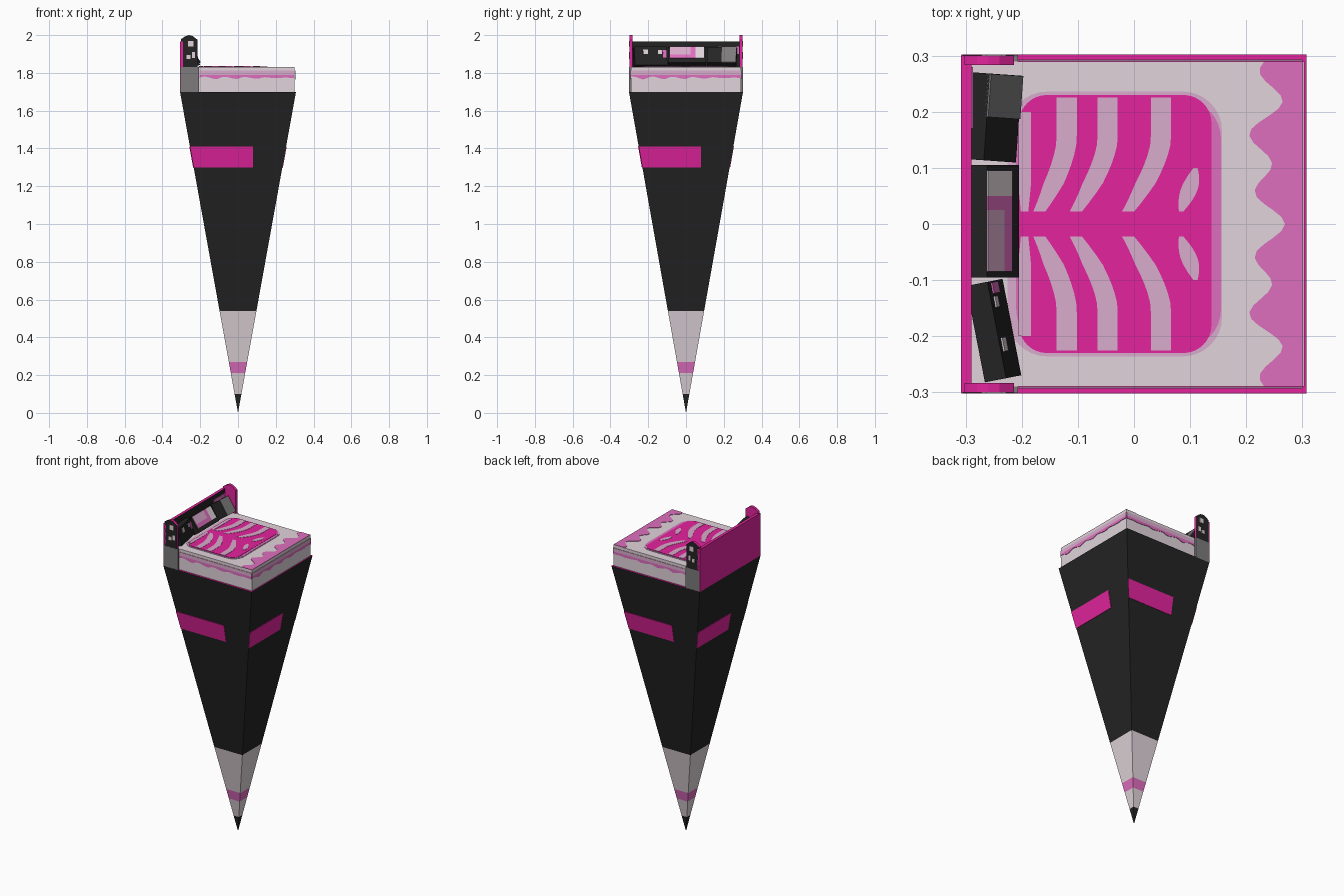
import bpy, bmesh, math
from mathutils import Matrix, Vector

if "Cube" in bpy.data.objects:
    bpy.data.objects.remove(bpy.data.objects["Cube"])


def mat(name, rgb):
    m = bpy.data.materials.new(name)
    m.diffuse_color = [((c / 255 + 0.055) / 1.055) ** 2.4 for c in rgb] + [1]
    m.use_nodes = True
    m.node_tree.nodes["Principled BSDF"].inputs["Base Color"].default_value = m.diffuse_color
    return m


BLACK = mat("charcoal", (36, 36, 36))
PINK = mat("hot pink", (228, 36, 158))
MAUVE = mat("mid pink", (222, 110, 190))
PALE = mat("pale pink", (218, 172, 204))
WHITE = mat("off white", (224, 212, 218))
GREY = mat("grey", (125, 123, 124))


def finish(name, bm, mats, rule=None, xf=None):
    bm.normal_update()
    if rule:
        for f in bm.faces:
            f.material_index = rule(f)
    me = bpy.data.meshes.new(name)
    bm.to_mesh(me)
    bm.free()
    for m in mats:
        me.materials.append(m)
    ob = bpy.data.objects.new(name, me)
    if xf:
        ob.matrix_world = xf
    bpy.context.collection.objects.link(ob)
    return ob


def box(name, x, y, z, mats, rule=None, xf=None):
    bm = bmesh.new()
    bmesh.ops.create_cube(bm, size=1)
    for v in bm.verts:
        v.co = [r[0] + (c + 0.5) * (r[1] - r[0]) for c, r in zip(v.co, (x, y, z))]
    return finish(name, bm, mats, rule, xf)


def strip(name, a, b, m):
    """Thin painted plate between two matching rows of points."""
    bm = bmesh.new()
    va = [bm.verts.new(p) for p in a]
    vb = [bm.verts.new(p) for p in b]
    for i in range(len(a) - 1):
        bm.faces.new((va[i], va[i + 1], vb[i + 1], vb[i]))
    ob = finish(name, bm, [m])
    s = ob.modifiers.new("thickness", "SOLIDIFY")
    s.thickness, s.offset = 0.003, 0
    return ob


# tapering pencil-shaped base, coloured in bands by height
KX, KY, TOP = 0.307 / 1.7, 0.302 / 1.7, 1.70
bm = bmesh.new()
tip = bm.verts.new((0, 0, 0))
prev = None
for z in (0.10, 0.21, 0.27, 0.54, TOP):
    ring = [bm.verts.new((sx * KX * z, sy * KY * z, z))
            for sx, sy in ((-1, -1), (1, -1), (1, 1), (-1, 1))]
    for i in range(4):
        j = (i + 1) % 4
        if prev:
            bm.faces.new((prev[i], prev[j], ring[j], ring[i]))
        else:
            bm.faces.new((tip, ring[j], ring[i]))
    prev = ring
bm.faces.new(prev)
bmesh.ops.recalc_face_normals(bm, faces=bm.faces)


def pencil_rule(f):
    z = f.calc_center_median().z
    if z > 1.69:
        return 3
    if z < 0.10 or z > 0.54:
        return 0
    return 2 if 0.21 < z < 0.27 else 1


finish("tapered_base", bm, [BLACK, WHITE, MAUVE, PINK], pencil_rule)

# pink stripe on each side of the base
for k in range(4):
    rot = Matrix.Rotation(k * math.pi / 2, 3, "Z")
    rows = []
    for z in (1.30, 1.41):
        row = []
        for u in (-1.0, 0.08 / (KX * z)):
            p = rot @ Vector((u, -1.006, 0))
            row.append((p.x * KX * z, p.y * KY * z, z))
        rows.append(row)
    strip("base_stripe", rows[0], rows[1], PINK)

# mattress
MX, MY, MZ = 0.30, 0.29, 1.83
box("mattress", (-0.292, MX), (-MY, MY), (TOP, MZ), [WHITE])


def wave(t, amp):
    return amp * (abs(math.sin(t * 28)) + 0.4 * math.sin(t * 61))


# scalloped trim on the mattress sides
N = 48
for s in (-1, 1):
    pts = [(-0.205 + i * (MX + 0.205) / N) for i in range(N + 1)]
    edge = [(x, s * (MY + 0.002)) for x in pts]
    for nm, lo, hi, m, amp in (("trim_pale", 1.79, 1.812, PALE, 0),
                               ("trim_scallop", 1.768, 1.79, MAUVE, 0.009)):
        strip(nm, [(x, y, lo + wave(x, amp)) for x, y in edge], [(x, y, hi) for x, y in edge], m)
ys = [-MY + 2 * MY * i / N for i in range(N + 1)]
for nm, lo, hi, m, amp in (("trim_pale", 1.79, 1.812, PALE, 0),
                           ("trim_scallop", 1.768, 1.79, MAUVE, 0.009)):
    strip(nm, [(MX + 0.002, y, lo + wave(y, amp)) for y in ys], [(MX + 0.002, y, hi) for y in ys], m)

# scalloped band at the foot of the bed
strip("foot_band", [(0.235 + 0.022 * math.cos(y * 58) + 0.012 * math.cos(y * 25), y, MZ + 0.001) for y in ys],
      [(MX, y, MZ + 0.001) for y in ys], MAUVE)


# blanket: stacked rounded plates, square at the head end
def blanket(name, x0, x1, h, r, z, m):
    xs = [x0 + r * (1 - math.cos(i * math.pi / 16)) for i in range(9)]
    hs = [h - r + r * math.sin(i * math.pi / 16) for i in range(9)]
    xs += [x0 + x1 - x for x in reversed(xs)]
    hs += list(reversed(hs))
    strip(name, [(x, -w, z) for x, w in zip(xs, hs)], [(x, w, z) for x, w in zip(xs, hs)], m)


blanket("blanket_rim", -0.225, 0.157, 0.236, 0.07, MZ + 0.001, PALE)
blanket("blanket_border", -0.21, 0.155, 0.222, 0.07, MZ + 0.002, MAUVE)
blanket("blanket_field", -0.205, 0.138, 0.23, 0.05, MZ + 0.0035, PINK)

# curved pale stripes, mirrored about the spine
for s in (-1, 1):
    for x0, w, top, bend in ((-0.195, 0.022, 0.20, 0.0), (-0.12, 0.036, 0.225, 0.05),
                             (-0.047, 0.036, 0.225, 0.058), (0.048, 0.036, 0.225, 0.06),
                             (0.118, 0.03, 0.10, 0.035)):
        a, b = [], []
        for i in range(13):
            t = i / 12
            y = top + (0.022 - top) * t
            x = x0 - bend * max(0, (0.15 - y) / 0.13) ** 1.5
            half = w / 2 * (1 if t < 0.75 else 1 - (t - 0.75) * 1.6)
            if top < 0.15:
                half = w / 2 * math.sin(math.pi * (0.08 + 0.84 * t))
            a.append((x - half, s * y, MZ + 0.005))
            b.append((x + half, s * y, MZ + 0.005))
        strip("blanket_stripe", a, b, PALE)

# headboard panel: dark inside, pink elsewhere
box("headboard", (-0.308, -0.290), (-0.30, 0.30), (TOP, 1.967), [PINK, BLACK],
    lambda f: int(f.normal.x > 0.5))
box("headboard_patch", (-0.291, -0.287), (0.17, 0.28), (1.90, 1.94), [MAUVE])

# headboard end posts with peaked tops, dark outer faces and light spots
profile = [(-0.302, 1.83), (-0.214, 1.83), (-0.214, 1.975), (-0.24, 1.995),
           (-0.26, 2.0), (-0.28, 1.993), (-0.302, 1.978)]
for s in (-1, 1):
    bm = bmesh.new()
    inner = [bm.verts.new((x, s * 0.283, z)) for x, z in profile]
    outer = [bm.verts.new((x, s * 0.300, z)) for x, z in profile]
    bm.faces.new(inner)
    bm.faces.new(outer)
    for i in range(len(profile)):
        j = (i + 1) % len(profile)
        bm.faces.new((inner[i], inner[j], outer[j], outer[i]))
    bmesh.ops.recalc_face_normals(bm, faces=bm.faces)
    finish("end_post", bm, [PINK, BLACK], lambda f: int(f.normal.y * s > 0.5))
    box("post_foot", (-0.305, -0.207), sorted((s * 0.28, s * 0.301)), (TOP, 1.83), [GREY])
    for x, z, w, h in ((-0.25, 1.955, 0.028, 0.03), (-0.262, 1.885, 0.02, 0.022),
                       (-0.236, 1.895, 0.016, 0.03)):
        box("post_spot", (x - w / 2, x + w / 2), sorted((s * 0.299, s * 0.302)),
            (z - h / 2, z + h / 2), [WHITE])


# cushions leaning on the headboard, with painted patches (y range, z range, material)
def cushion(name, y, width, tilt, turn, patches):
    xf = (Matrix.Translation((-0.25, y, 1.885)) @ Matrix.Rotation(math.radians(turn), 4, "Z")
          @ Matrix.Rotation(math.radians(-tilt), 4, "Y"))
    box(name, (-0.02, 0.02), (-width / 2, width / 2), (-0.05, 0.05), [BLACK], None, xf)
    for py, pz, m in patches:
        box(name + "_patch", (0.015, 0.023), py, pz, [m], None, xf)


cushion("cushion_right", 0.19, 0.155, 35, -4, [((0.0, 0.077), (-0.05, 0.05), GREY)])
cushion("cushion_middle", 0.005, 0.20, 35, 0, [((0.045, 0.09), (-0.025, 0.05), WHITE),
                                               ((-0.09, 0.045), (-0.025, 0.0), MAUVE),
                                               ((-0.09, 0.02), (0.0, 0.05), PALE),
                                               ((0.02, 0.045), (0.0, 0.05), MAUVE)])
cushion("cushion_left", -0.19, 0.175, 16, 11, [((-0.04, -0.015), (0.01, 0.035), WHITE),
                                               ((0.04, 0.06), (0.01, 0.03), WHITE),
                                               ((0.065, 0.085), (-0.01, 0.03), MAUVE)])
